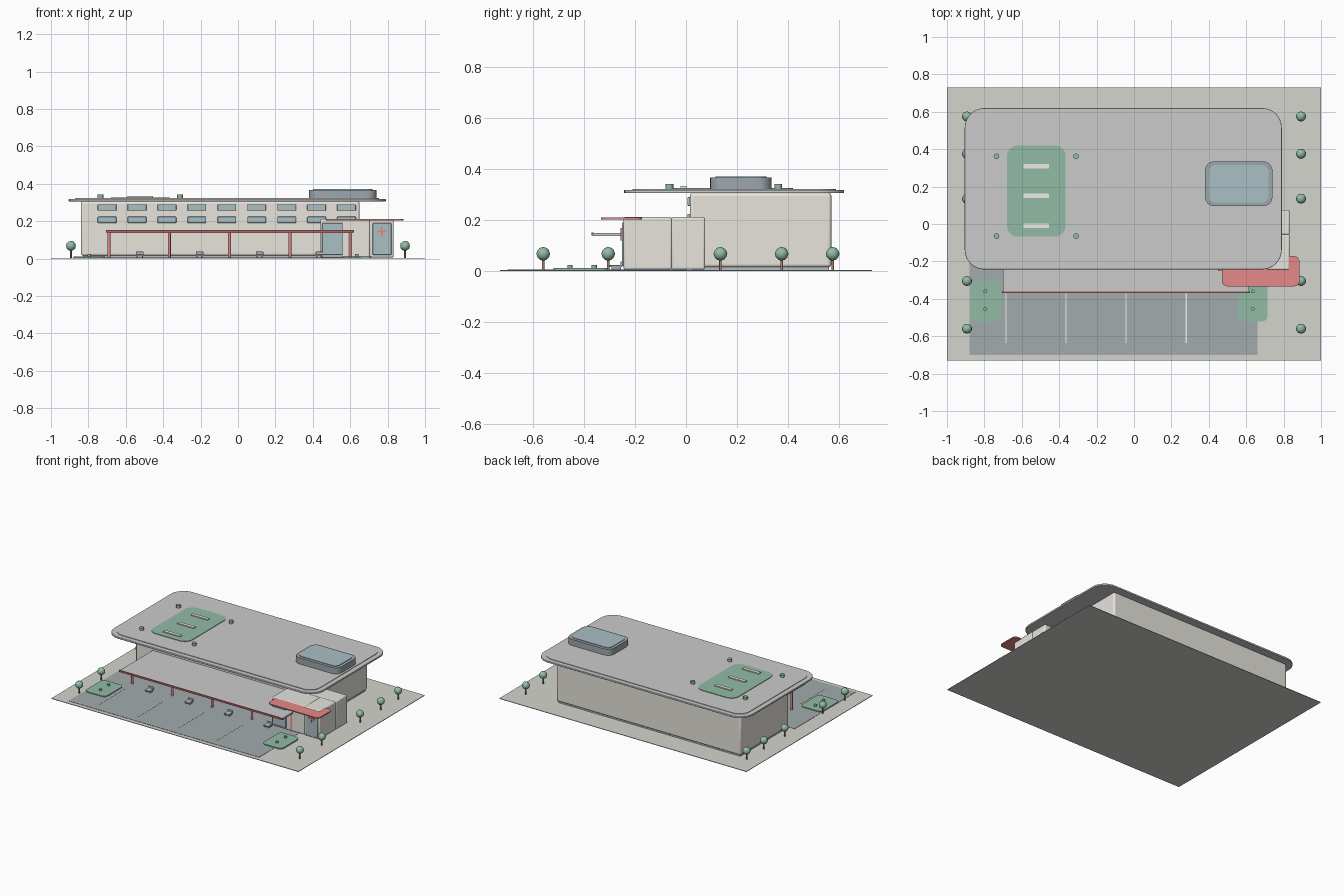
import bpy, bmesh
from math import radians

if "Cube" in bpy.data.objects:
    bpy.data.objects.remove(bpy.data.objects["Cube"])

COLOURS = {
    "paving": (0.66, 0.66, 0.62), "asphalt": (0.36, 0.41, 0.42), "wall": (0.80, 0.78, 0.72),
    "roof": (0.68, 0.68, 0.68), "rim": (0.52, 0.52, 0.52), "glass": (0.40, 0.53, 0.56),
    "slate": (0.34, 0.39, 0.43), "green": (0.29, 0.50, 0.38), "red": (0.80, 0.25, 0.25),
    "dark_red": (0.45, 0.12, 0.12), "white": (0.85, 0.84, 0.80), "trunk": (0.35, 0.24, 0.16),
    "metal": (0.50, 0.52, 0.54),
}
MATS = {}
for name, rgb in COLOURS.items():
    MATS[name] = bpy.data.materials.new(name)
    MATS[name].diffuse_color = (*rgb, 1)


def finish(bm, name, mat):
    me = bpy.data.meshes.new(name)
    bm.to_mesh(me)
    bm.free()
    ob = bpy.data.objects.new(name, me)
    bpy.context.collection.objects.link(ob)
    me.materials.append(MATS[mat])
    bpy.context.view_layer.objects.active = ob
    bpy.ops.object.select_all(action='DESELECT')
    ob.select_set(True)
    bpy.ops.object.shade_smooth_by_angle(angle=radians(35))
    return ob


# Box from min/max limits; corner rounds upright edges, edge softens all edges
def box(name, mat, x, y, z, corner=0, edge=0):
    bm = bmesh.new()
    bmesh.ops.create_cube(bm, size=1)
    for v in bm.verts:
        for i, (lo, hi) in enumerate((x, y, z)):
            v.co[i] = lo if v.co[i] < 0 else hi
    if corner:
        up = [e for e in bm.edges if abs(e.verts[0].co.z - e.verts[1].co.z) > 1e-5]
        bmesh.ops.bevel(bm, geom=up, offset=corner, segments=8, profile=0.5, affect='EDGES')
    ob = finish(bm, name, mat)
    if edge:
        m = ob.modifiers.new("soft_edges", 'BEVEL')
        m.width, m.segments, m.limit_method = edge, 3, 'ANGLE'
    return ob


def column(name, mat, x, y, z0, z1, r):
    bm = bmesh.new()
    bmesh.ops.create_cone(bm, cap_ends=True, segments=12, radius1=r, radius2=r, depth=z1 - z0)
    bmesh.ops.translate(bm, verts=bm.verts, vec=(x, y, (z0 + z1) / 2))
    return finish(bm, name, mat)


def ball(name, mat, x, y, z, r):
    bm = bmesh.new()
    bmesh.ops.create_icosphere(bm, subdivisions=2, radius=r)
    bmesh.ops.translate(bm, verts=bm.verts, vec=(x, y, z))
    return finish(bm, name, mat)


# Site
box("ground", "paving", (-1, 1), (-0.73, 0.73), (0, 0.004))
box("forecourt", "asphalt", (-0.88, 0.66), (-0.70, 0.0), (0.003, 0.006))
for i in range(4):
    x = -0.685 + 0.3215 * i
    box("parking_line", "white", (x - 0.003, x + 0.003), (-0.635, -0.34), (0.005, 0.0075))
for x0, x1 in ((-0.88, -0.71), (0.555, 0.715)):
    box("flower_bed", "green", (x0, x1), (-0.52, -0.305), (0.003, 0.012), 0.03)
    for y in (-0.455, -0.36):
        column("bed_shrub", "green", (x0 + x1) / 2, y, 0.01, 0.024, 0.01)

# Main block and plinth
box("main_block", "wall", (-0.84, 0.65), (0.015, 0.57), (0.015, 0.307), 0, 0.012)
box("plinth", "metal", (-0.83, 0.64), (0.025, 0.56), (0.003, 0.03))
for i in range(9):
    for z in (0.207, 0.273):
        x = -0.70 + 0.16 * i
        box("window", "glass", (x - 0.05, x + 0.05), (0.005, 0.03), (z - 0.017, z + 0.017), 0, 0.004)

# Overhanging roof
box("roof_slab", "rim", (-0.905, 0.79), (-0.243, 0.62), (0.306, 0.319), 0.105, 0.003)
box("roof_deck", "roof", (-0.87, 0.755), (-0.21, 0.588), (0.315, 0.323), 0.08)
box("roof_plant_room", "slate", (0.38, 0.74), (0.095, 0.335), (0.32, 0.368), 0.05)
box("skylight", "glass", (0.40, 0.718), (0.115, 0.315), (0.36, 0.372), 0.035)
box("roof_garden", "green", (-0.68, -0.365), (-0.067, 0.42), (0.32, 0.327), 0.06)
for y in (-0.01, 0.15, 0.31):
    box("roof_bench", "white", (-0.59, -0.455), (y - 0.012, y + 0.012), (0.325, 0.334))
for x in (-0.735, -0.31):
    for y in (-0.065, 0.362):
        column("roof_shrub", "green", x, y, 0.322, 0.342, 0.015)

# Covered walkway
box("walkway_canopy", "roof", (-0.70, 0.615), (-0.365, 0.02), (0.138, 0.15))
box("canopy_fascia", "dark_red", (-0.705, 0.62), (-0.37, -0.362), (0.139, 0.152))
for i in range(5):
    column("walkway_column", "red", -0.69 + 0.3225 * i, -0.235, 0.003, 0.14, 0.008)

# Benches beneath the canopy
for i in range(4):
    x = -0.525 + 0.32 * i
    box("bench_seat", "metal", (x - 0.02, x + 0.02), (-0.30, -0.25), (0.016, 0.024), 0, 0.002)
    box("bench_back", "metal", (x - 0.02, x + 0.02), (-0.257, -0.25), (0.02, 0.037), 0, 0.002)
    for s in (-1, 1):
        lx = x + s * 0.014
        box("bench_leg", "slate", (lx - 0.003, lx + 0.003), (-0.292, -0.255), (0.004, 0.018))

# Entrance blocks
box("lobby_block", "wall", (0.44, 0.706), (-0.24, -0.055), (0.006, 0.212), 0, 0.008)
box("entrance_tower", "wall", (0.704, 0.832), (-0.245, -0.055), (0.006, 0.213), 0, 0.008)
box("rear_wing", "wall", (0.57, 0.832), (-0.057, 0.075), (0.006, 0.212), 0, 0.008)
box("lobby_glass", "glass", (0.45, 0.56), (-0.249, -0.23), (0.02, 0.19), 0, 0.003)
box("entrance_glass", "glass", (0.72, 0.82), (-0.251, -0.23), (0.02, 0.19), 0, 0.003)
box("entrance_canopy", "red", (0.47, 0.885), (-0.333, -0.172), (0.203, 0.2105), 0.03)

# Red cross on the entrance
box("cross_bar", "red", (0.745, 0.795), (-0.256, -0.249), (0.139, 0.151))
box("cross_post", "red", (0.764, 0.776), (-0.257, -0.249), (0.12, 0.17))

# Trees along both sides
for x in (-0.893, 0.893):
    for y in (-0.56, -0.305, 0.135, 0.375, 0.575):
        column("tree_trunk", "trunk", x, y, 0.003, 0.05, 0.005)
        ball("tree_crown", "green", x, y, 0.068, 0.027)

for m in bpy.data.materials:
    if m.users and not m.is_grease_pencil:
        m.use_nodes = True
        m.node_tree.nodes["Principled BSDF"].inputs["Base Color"].default_value = m.diffuse_color
